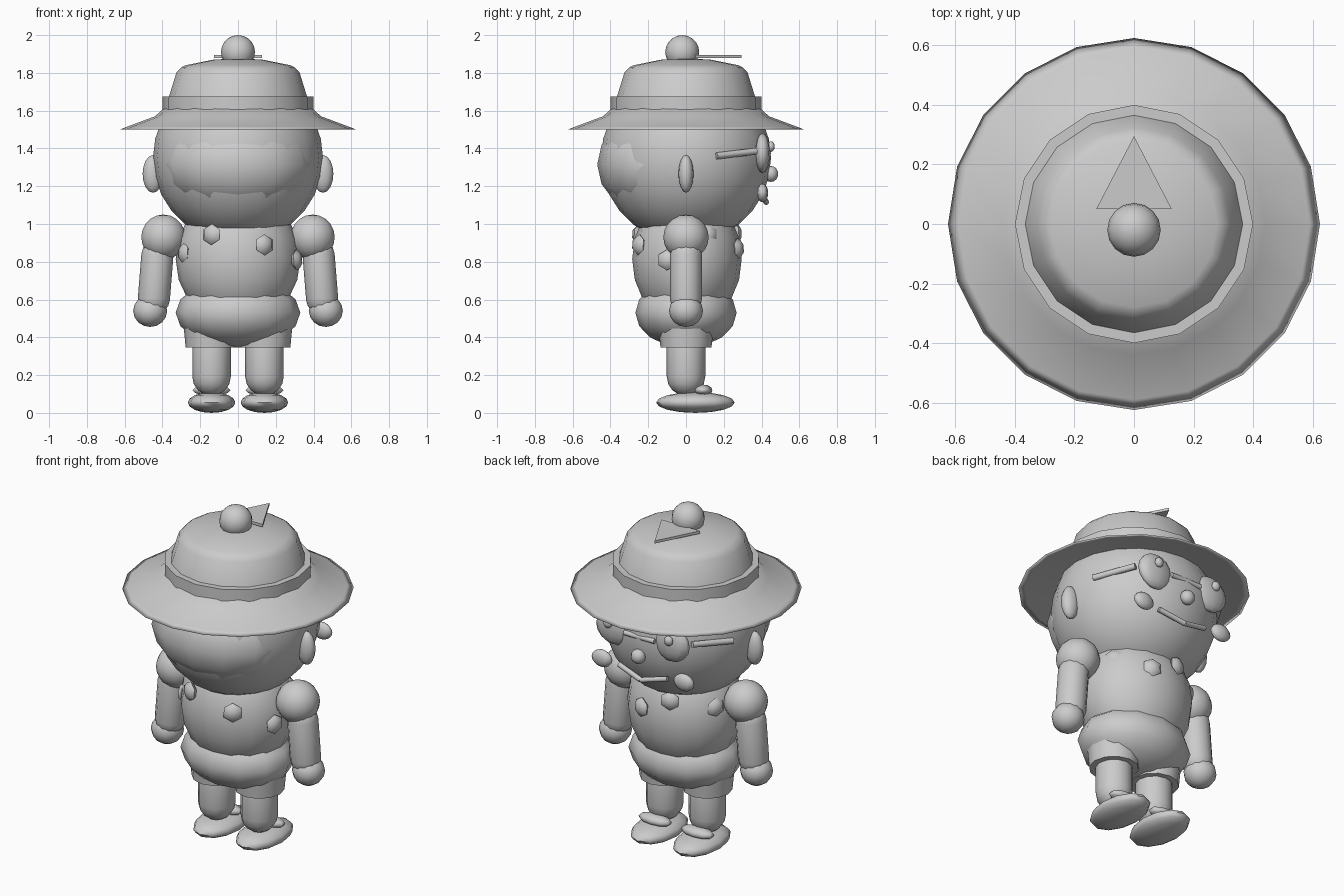
import bpy, bmesh, math
from mathutils import Vector, Matrix

if "Cube" in bpy.data.objects:
    bpy.data.objects.remove(bpy.data.objects["Cube"])

grey = bpy.data.materials.new("plain grey")
grey.diffuse_color = (0.6, 0.6, 0.6, 1)
grey.use_nodes = True
grey.node_tree.nodes["Principled BSDF"].inputs["Base Color"].default_value = grey.diffuse_color


def finish(name, bm, matrix=None, angle=50):
    """Turn a bmesh into a smooth object, keeping edges above angle sharp."""
    bmesh.ops.remove_doubles(bm, verts=bm.verts, dist=1e-5)
    bmesh.ops.recalc_face_normals(bm, faces=bm.faces)
    if matrix:
        bmesh.ops.transform(bm, matrix=matrix, verts=bm.verts)
    mesh = bpy.data.meshes.new(name)
    bm.to_mesh(mesh)
    bm.free()
    mesh.materials.append(grey)
    mesh.shade_smooth()
    mesh.set_sharp_from_angle(angle=math.radians(angle))
    obj = bpy.data.objects.new(name, mesh)
    bpy.context.collection.objects.link(obj)
    return obj


def ball(name, loc, radii, seg=12, rings=8, facing=None):
    """Ellipsoid; facing turns its local z axis."""
    bm = bmesh.new()
    bmesh.ops.create_uvsphere(bm, u_segments=seg, v_segments=rings, radius=1)
    turn = Matrix.Identity(4)
    if facing:
        turn = Vector(facing).to_track_quat('Z', 'Y').to_matrix().to_4x4()
    size = Matrix.Diagonal((*radii, 1))
    return finish(name, bm, Matrix.Translation(loc) @ turn @ size, 65)


def lathe(name, profile, seg, matrix=None, angle=50):
    """Spin (radius, z) points about z; end radii of 0 close the shape."""
    bm = bmesh.new()
    loops = [[bm.verts.new((r * math.cos(t), r * math.sin(t), z))
              for t in (2 * math.pi * i / seg for i in range(seg))]
             for r, z in profile]
    for a, b in zip(loops, loops[1:]):
        for i in range(seg):
            j = (i + 1) % seg
            bm.faces.new((a[i], a[j], b[j], b[i]))
    return finish(name, bm, matrix, angle)


def limb(name, a, b, r, seg=12, round_ends=True):
    """Capsule or plain rod from a to b."""
    a, b = Vector(a), Vector(b)
    length = (b - a).length
    if round_ends:
        steps = [math.pi / 2 * k / 4 for k in range(5)]
        profile = [(r * math.sin(t), r - r * math.cos(t)) for t in steps]
        profile += [(p, length - z) for p, z in reversed(profile)]
    else:
        profile = [(0, 0), (r, 0), (r, length), (0, length)]
    turn = (b - a).to_track_quat('Z', 'Y').to_matrix().to_4x4()
    return lathe(name, profile, seg, Matrix.Translation(a) @ turn)


# Head and hair
ball("head", (0, 0, 1.35), (0.45, 0.45, 0.45), 20, 14)
ball("hair", (0, -0.17, 1.315), (0.40, 0.30, 0.27), 12, 8)

# Hat
lathe("hat_brim", [(0, 1.56), (0.36, 1.545), (0.59, 1.505), (0.625, 1.50), (0.59, 1.514),
                   (0.44, 1.57), (0.39, 1.615), (0, 1.62)], 20, angle=180)
lathe("hat_band", [(0, 1.605), (0.40, 1.605), (0.40, 1.675), (0, 1.675)], 16)
lathe("hat_crown", [(0, 1.66), (0.37, 1.66), (0.325, 1.805), (0.30, 1.83), (0.28, 1.84),
                    (0.13, 1.87), (0, 1.877)], 16)
ball("hat_bobble", (0, -0.02, 1.91), (0.09, 0.09, 0.09), 16, 10)

# Flat triangular flag on the hat
bm = bmesh.new()
flag = bm.faces.new([bm.verts.new(p) for p in
                     ((-0.127, 0.05, 1.878), (0.127, 0.05, 1.878), (0, 0.295, 1.878))])
ext = bmesh.ops.extrude_face_region(bm, geom=[flag])
bmesh.ops.translate(bm, vec=(0, 0, 0.016),
                    verts=[v for v in ext["geom"] if isinstance(v, bmesh.types.BMVert)])
finish("hat_flag", bm, angle=30)

# Face
ball("nose", (0, 0.45, 1.265), (0.042, 0.038, 0.042), 10, 8)
limb("spectacle_bridge", (-0.10, 0.435, 1.375), (0.10, 0.435, 1.375), 0.015, 8, False)

# Torso and hips
ball("torso", (0, 0.005, 0.815), (0.33, 0.29, 0.36), 16, 10)
ball("hips", (0, 0, 0.53), (0.33, 0.268, 0.185), 12, 8)

# Paired parts
for s, side in ((-1, "left"), (1, "right")):
    ball(side + "_ear", (s * 0.45, 0, 1.265), (0.055, 0.04, 0.10))
    ball(side + "_lens", (s * 0.19, 0.405, 1.375), (0.115, 0.042, 0.105), 10, 8)
    ball(side + "_pupil", (s * 0.20, 0.45, 1.41), (0.028, 0.02, 0.028), 8, 6)
    ball(side + "_cheek", (s * 0.27, 0.405, 1.165), (0.065, 0.03, 0.05), 10, 8)
    limb(side + "_spectacle_arm", (s * 0.42, 0.16, 1.36), (s * 0.30, 0.37, 1.385), 0.018, 8, False)
    limb(side + "_mouth", (0, 0.425, 1.115), (s * 0.16, 0.40, 1.155), 0.015, 8, False)

    ball(side + "_shoulder", (s * 0.395, 0, 0.93), (0.12, 0.12, 0.12), 14, 10)
    limb(side + "_arm", (s * 0.42, 0, 0.92), (s * 0.452, 0, 0.52), 0.085)
    ball(side + "_hand", (s * 0.465, 0, 0.54), (0.09, 0.09, 0.085), 12, 8)

    lathe(side + "_shorts", [(0, 0.345), (0.135, 0.345), (0.147, 0.47), (0, 0.47)], 12,
          Matrix.Translation((s * 0.142, 0, 0)))
    limb(side + "_leg", (s * 0.14, 0, 0.09), (s * 0.14, 0, 0.45), 0.102)
    ball(side + "_shoe", (s * 0.14, 0.05, 0.055), (0.126, 0.208, 0.055), 12, 8)
    ball(side + "_shoe_bow", (s * 0.14, 0.09, 0.12), (0.105, 0.05, 0.03), 10, 6)

# Six-sided spots on the torso
spots = [(0.14, -0.25, 0.89), (-0.14, -0.25, 0.945), (-0.285, -0.11, 0.845),
         (0.31, -0.10, 0.81), (0.25, 0.12, 0.94), (-0.28, 0.12, 0.91),
         (0.10, 0.275, 0.87), (-0.08, 0.265, 0.95)]
for i, p in enumerate(spots):
    ball("spot_%d" % (i + 1), p, (0.056, 0.056, 0.028), 6, 4, (p[0], p[1], 0.02))
